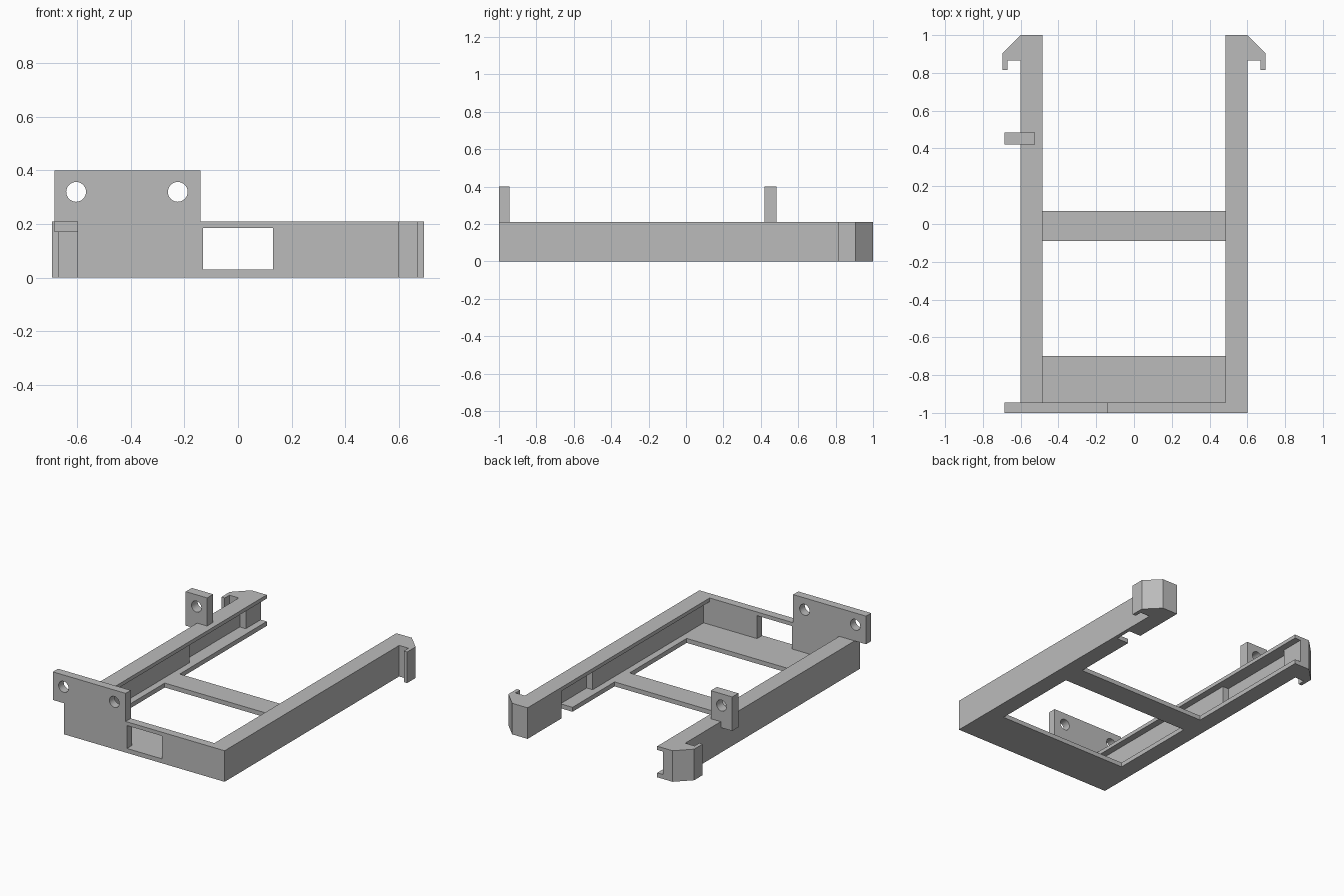
import bpy, bmesh, math
from mathutils import Vector

cube = bpy.data.objects.get("Cube")
if cube:
    bpy.data.objects.remove(cube, do_unlink=True)

grey = bpy.data.materials.new("plain grey")
grey.use_nodes = True
grey.diffuse_color = (0.5, 0.5, 0.5, 1)
grey.node_tree.nodes["Principled BSDF"].inputs["Base Color"].default_value = (0.5, 0.5, 0.5, 1)


def prism(name, outline, axis, lo, hi):
    """Extrude an outline along y (outline in x, z) or z (outline in x, y)."""
    bm = bmesh.new()
    place = (lambda a, b: (a, lo, b)) if axis == "y" else (lambda a, b: (a, b, lo))
    face = bm.faces.new([bm.verts.new(place(a, b)) for a, b in outline])
    step = Vector((0, hi - lo, 0)) if axis == "y" else Vector((0, 0, hi - lo))
    top = bmesh.ops.extrude_face_region(bm, geom=[face])["geom"]
    bmesh.ops.translate(bm, vec=step, verts=[v for v in top if isinstance(v, bmesh.types.BMVert)])
    bmesh.ops.recalc_face_normals(bm, faces=bm.faces)
    mesh = bpy.data.meshes.new(name)
    bm.to_mesh(mesh)
    bm.free()
    mesh.materials.append(grey)
    obj = bpy.data.objects.new(name, mesh)
    bpy.context.collection.objects.link(obj)
    return obj


def box(name, x, y, z):
    return prism(name, [(x[0], y[0]), (x[1], y[0]), (x[1], y[1]), (x[0], y[1])], "z", *z)


def cut(target, cutter):
    """Subtract the cutter, then discard it."""
    cutter.hide_render = True
    mod = target.modifiers.new("cut", "BOOLEAN")
    mod.operation = "DIFFERENCE"
    mod.solver = "EXACT"
    mod.object = cutter
    bpy.context.view_layer.objects.active = target
    bpy.ops.object.modifier_apply(modifier=mod.name)
    bpy.data.objects.remove(cutter, do_unlink=True)


def drill(target, x, y):
    ring = [(x + 0.037 * math.cos(i * math.tau / 32), 0.32 + 0.037 * math.sin(i * math.tau / 32))
            for i in range(32)]
    cut(target, prism("hole_cutter", ring, "y", y - 0.1, y + 0.1))


OUT, IN, H = 0.6, 0.485, 0.21        # rail edges and frame height
FLOOR, LID = 0.03, 0.185             # flange surfaces inside the channel
FRONT = -0.945                       # back of the front wall

# Front wall with raised mounting plate, window and screw holes
wall = prism("front_wall", [(-OUT, 0), (OUT, 0), (OUT, H), (-0.14, H), (-0.14, 0.4),
                            (-0.685, 0.4), (-0.685, H), (-OUT, H)], "y", -1, FRONT)
cut(wall, box("window_cutter", (-0.13, 0.13), (-1.1, -0.9), (FLOOR, LID)))
for x in (-0.605, -0.225):
    drill(wall, x, -0.97)

# Floor strips between the rails
box("front_floor", (-IN, IN), (FRONT, -0.7), (0, FLOOR))
box("cross_bar", (-IN, IN), (-0.09, 0.07), (0, FLOOR))


def rail_part(name, side, wall_x, start, end, ledge=True):
    """Channel section that opens towards the middle."""
    section = [(OUT, H), (IN, H), (IN, LID), (wall_x, LID)]
    section += [(wall_x, FLOOR), (IN, FLOOR), (IN, 0)] if ledge else [(wall_x, 0)]
    section.append((OUT, 0))
    prism(name, [(side * x, z) for x, z in section], "y", start, end)


# Side rails, thick walled in front and thin walled behind
for side, word in ((1, "left"), (-1, "right")):
    rail_part(word + "_rail_front", side, 0.53, FRONT, 0.24)
    if side > 0:
        rail_part("left_rail_middle", side, 0.575, 0.24, 0.52)
        rail_part("left_rail_gap", side, 0.575, 0.52, 0.64, ledge=False)
        box("left_rail_end", (IN, OUT), (0.64, 1), (0, H))
    else:
        rail_part("right_rail_middle", side, 0.575, 0.24, 0.84)
        rail_part("right_rail_end", side, 0.53, 0.84, 1)
    # Snap hook on the outside of the rail end
    hook = [(OUT, 1), (0.695, 0.905), (0.695, 0.815), (0.67, 0.815), (0.67, 0.865), (OUT, 0.865)]
    prism(word + "_hook", [(side * x, y) for x, y in hook], "z", 0, H)

# Drilled tab standing on the right rail
tab = prism("right_tab", [(-0.685, 0.17), (-OUT, 0.17), (-OUT, H), (-0.525, H),
                          (-0.525, 0.4), (-0.685, 0.4)], "y", 0.42, 0.485)
drill(tab, -0.605, 0.45)
